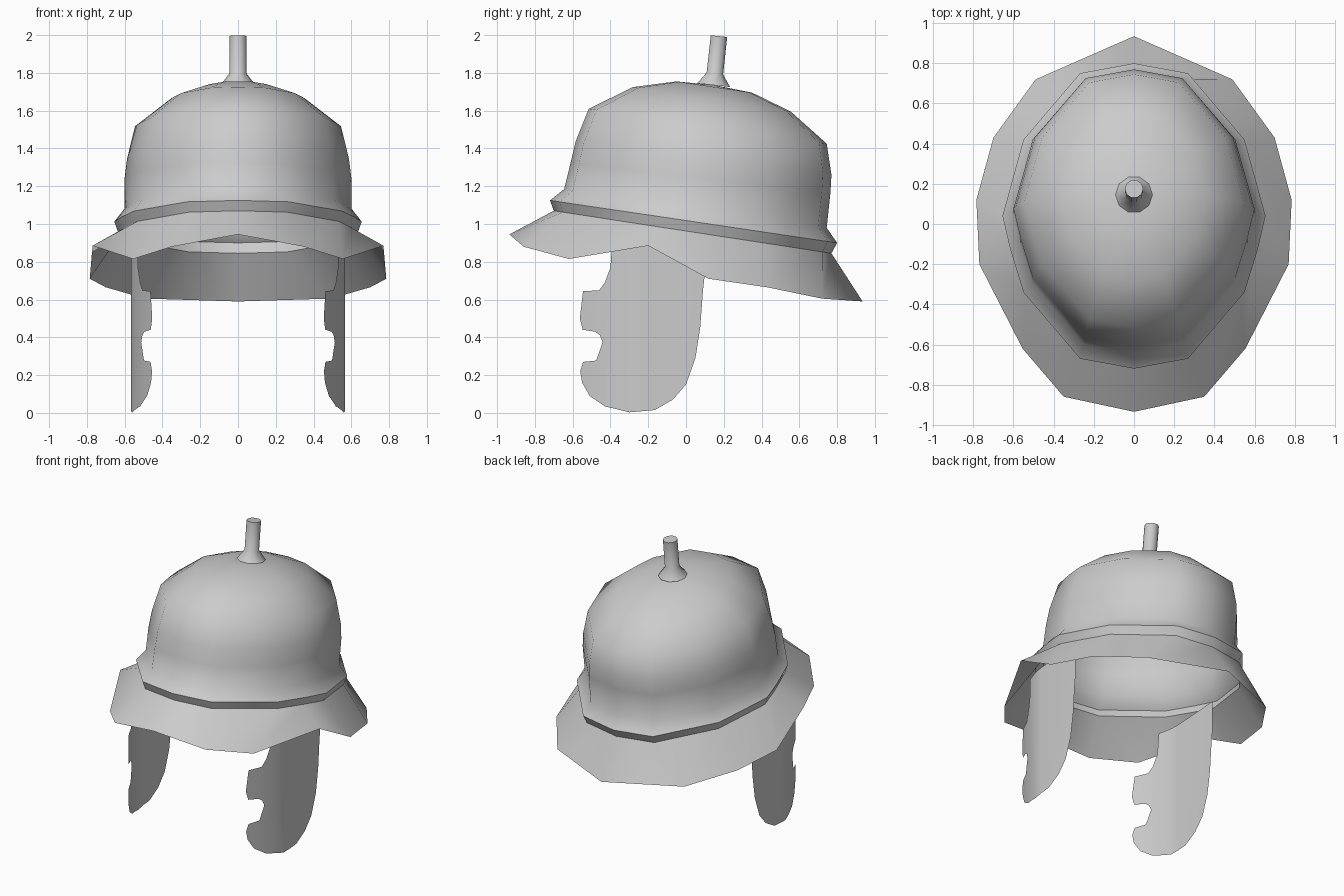
import bpy, bmesh, math
from mathutils import Vector, Matrix

if "Cube" in bpy.data.objects:
    bpy.data.objects.remove(bpy.data.objects["Cube"])


def finish(name, bm, angle=50):
    bmesh.ops.recalc_face_normals(bm, faces=bm.faces)
    me = bpy.data.meshes.new(name)
    bm.to_mesh(me)
    bm.free()
    ob = bpy.data.objects.new(name, me)
    bpy.context.collection.objects.link(ob)
    bpy.ops.object.select_all(action='DESELECT')
    ob.select_set(True)
    bpy.context.view_layer.objects.active = ob
    bpy.ops.object.shade_smooth_by_angle(angle=math.radians(angle))
    return ob


def loft(name, rings, tip=None):
    """Skin closed rings of equal count; fan the last ring to tip."""
    bm = bmesh.new()
    loops = [[bm.verts.new(p) for p in r] for r in rings]
    n = len(loops[0])
    for a, b in zip(loops, loops[1:]):
        for i in range(n):
            j = (i + 1) % n
            bm.faces.new((a[i], a[j], b[j], b[i]))
    if tip is not None:
        t = bm.verts.new(tip)
        for i in range(n):
            bm.faces.new((loops[-1][i], loops[-1][(i + 1) % n], t))
    return finish(name, bm)


def both_sides(half):
    """Complete a front-to-back half loop by mirroring in x."""
    return half + [(-p[0],) + tuple(p[1:]) for p in half[-2:0:-1]]


# Plan of the bowl, from front to back, as fractions of the half sizes
PLAN = both_sides([(0, -1), (.41, -.935), (.84, -.5), (.94, -.22),
                   (1, 0), (.84, .5), (.41, .935), (0, 1)])


def tilted_ring(w, y0, z0, y1, z1):
    """Ring of half width w, from front (y0, z0) to back (y1, z1)."""
    return [(w * u, y0 + (y1 - y0) * (v + 1) / 2, z0 + (z1 - z0) * (v + 1) / 2)
            for u, v in PLAN]


# Brim edge, ridge and dome
brim = both_sides([(0, -.935, .945), (.35, -.86, .88), (.555, -.62, .815),
                   (.77, -.20, .885), (.785, .12, .71), (.70, .43, .665),
                   (.49, .72, .605), (0, .935, .59)])
profile = [(.635, -.70, 1.07, .77, .845), (.655, -.72, 1.125, .80, .90),
           (.60, -.645, 1.185, .745, .98), (.60, -.612, 1.32, .765, 1.17),
           (.587, -.585, 1.435, .77, 1.26), (.545, -.515, 1.61, .745, 1.425),
           (.36, -.28, 1.725, .555, 1.595), (.18, -.05, 1.755, .35, 1.695)]
loft("helmet_shell", [brim] + [tilted_ring(*p) for p in profile], (0, .15, 1.735))

# Crest post, flared at the foot and leaning back
tilt = Matrix.Translation((0, .146, 1.735)) @ Matrix.Rotation(-.11, 4, 'X')
post = [[tilt @ Vector((r * math.cos(a), r * math.sin(a), h))
         for a in (math.tau * i / 10 for i in range(10))]
        for r, h in ((.092, 0), (.046, .062), (.046, .261))]
loft("crest_post", post, tilt @ Vector((0, 0, .261)))

# Cheek guards: flat outline, cut into strips, curled inward at the front
outline = [(-.39, .92), (-.39, .84), (-.40, .77), (-.43, .69), (-.46, .648),
           (-.545, .645), (-.562, .50), (-.547, .44), (-.48, .43), (-.435, .395),
           (-.415, .345), (-.435, .295), (-.475, .277), (-.545, .27),
           (-.56, .22), (-.55, .16), (-.51, .09), (-.43, .035), (-.30, .003),
           (-.165, .015), (-.07, .07), (.0, .15), (.05, .29), (.075, .45),
           (.09, .65), (.10, .74), (.10, .95)]
bm = bmesh.new()
bm.faces.new([bm.verts.new((0, y, z)) for y, z in outline])
bmesh.ops.triangulate(bm, faces=bm.faces[:])
for y in (-.5, -.46, -.42, -.38, -.34, -.29, -.24):
    bmesh.ops.bisect_plane(bm, geom=bm.verts[:] + bm.edges[:] + bm.faces[:],
                           dist=1e-4, plane_co=(0, y, 0), plane_no=(0, 1, 0))
for v in bm.verts:
    v.co.x = .567 - .112 * (max(0, -.25 - v.co.y) / .31) ** 1.5
guard = finish("cheek_guards", bm)
guard.modifiers.new("other_side", 'MIRROR').use_clip = False
